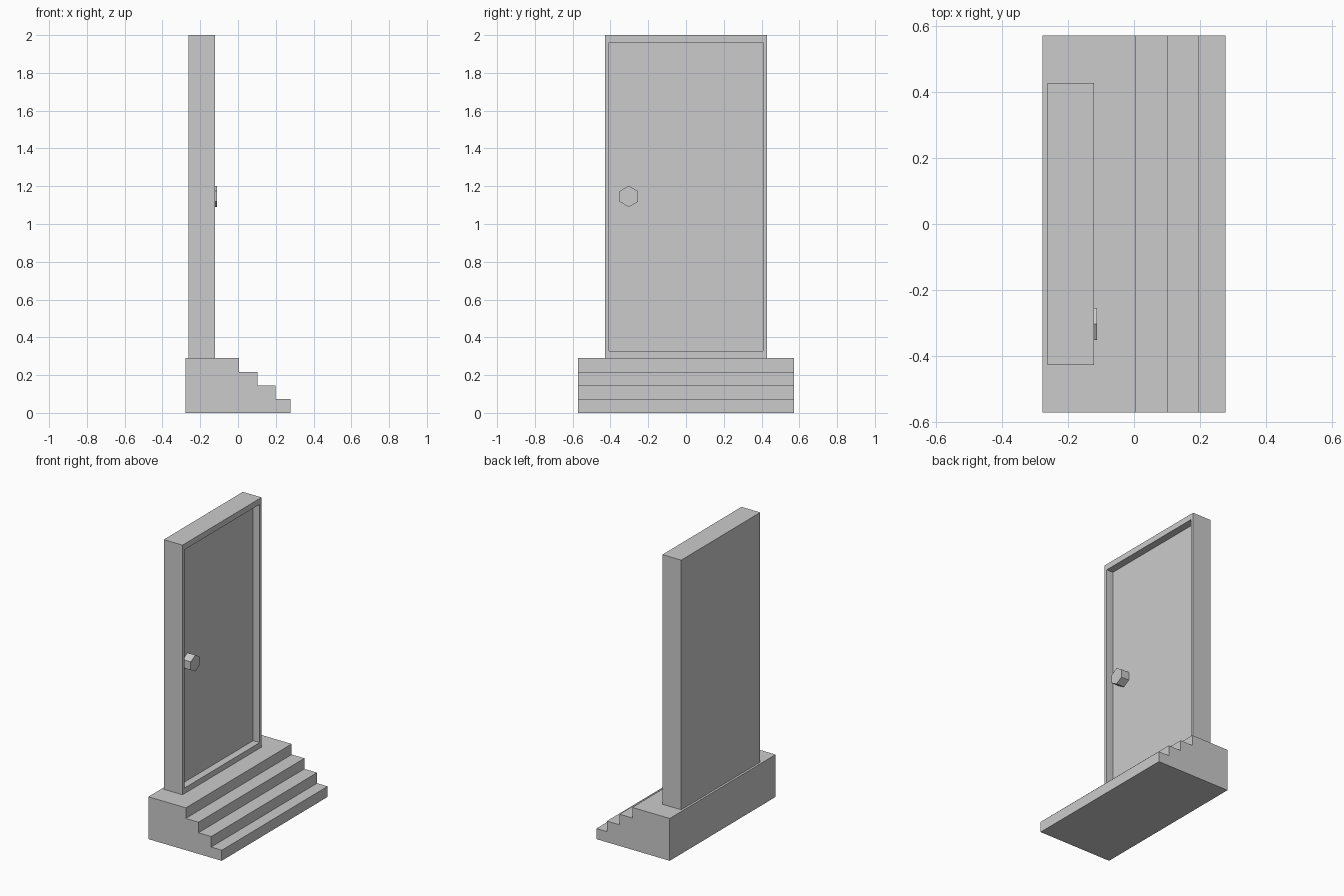
import bpy, bmesh, math
from mathutils import Matrix

if "Cube" in bpy.data.objects:
    bpy.data.objects.remove(bpy.data.objects["Cube"])


def finish(name, bm):
    bmesh.ops.recalc_face_normals(bm, faces=bm.faces)
    mesh = bpy.data.meshes.new(name)
    bm.to_mesh(mesh)
    bm.free()
    obj = bpy.data.objects.new(name, mesh)
    bpy.context.collection.objects.link(obj)
    return obj


def prism(name, profile, half_width):
    """Extrude an x/z profile symmetrically along y."""
    bm = bmesh.new()
    face = bm.faces.new([bm.verts.new((x, -half_width, z)) for x, z in profile])
    ext = bmesh.ops.extrude_face_region(bm, geom=[face], use_keep_orig=True)
    verts = [g for g in ext["geom"] if isinstance(g, bmesh.types.BMVert)]
    bmesh.ops.translate(bm, verts=verts, vec=(0, 2 * half_width, 0))
    return finish(name, bm)


# Front steps: one stepped profile
BASE_TOP = 0.29
back_x = -0.278
edges_x = [0.278, 0.198, 0.102, 0.006]
rise = BASE_TOP / len(edges_x)
profile = [(back_x, 0)]
for i, x in enumerate(edges_x):
    profile += [(x, i * rise), (x, (i + 1) * rise)]
profile.append((back_x, BASE_TOP))
prism("front_steps", profile, 0.573)

# Door slab with a raised frame: inset the +x face, then push it back
x0, x1, half, top = -0.263, -0.121, 0.428, 2.0
door = prism("door_and_frame",
             [(x0, BASE_TOP), (x1, BASE_TOP), (x1, top), (x0, top)], half)
bm = bmesh.new()
bm.from_mesh(door.data)
panel = max(bm.faces, key=lambda f: f.calc_center_median().x)
bmesh.ops.inset_region(bm, faces=[panel], thickness=0.028)
for v in panel.verts:  # the top and bottom rails are wider than the jambs
    v.co.z = 1.96 if v.co.z > 1 else 0.328
ext = bmesh.ops.extrude_discrete_faces(bm, faces=[panel])
bmesh.ops.translate(bm, verts=ext["faces"][0].verts, vec=(-0.05, 0, 0))
bm.to_mesh(door.data)
bm.free()

# Six-sided door knob, point up, resting on the recessed panel
knob_back, knob_front = -0.171, -0.112
bm = bmesh.new()
bmesh.ops.create_cone(
    bm, cap_ends=True, segments=6, radius1=0.056, radius2=0.056,
    depth=knob_front - knob_back,
    matrix=Matrix.Translation(((knob_back + knob_front) / 2, -0.303, 1.146))
    @ Matrix.Rotation(math.pi / 2, 4, 'Y'))
# make sure a corner points straight up
c = (0, -0.303, 1.146)
if max(v.co.z for v in bm.verts) < 1.146 + 0.054:
    bmesh.ops.rotate(bm, verts=bm.verts, cent=c,
                     matrix=Matrix.Rotation(math.pi / 6, 3, 'X'))
finish("door_knob", bm)
